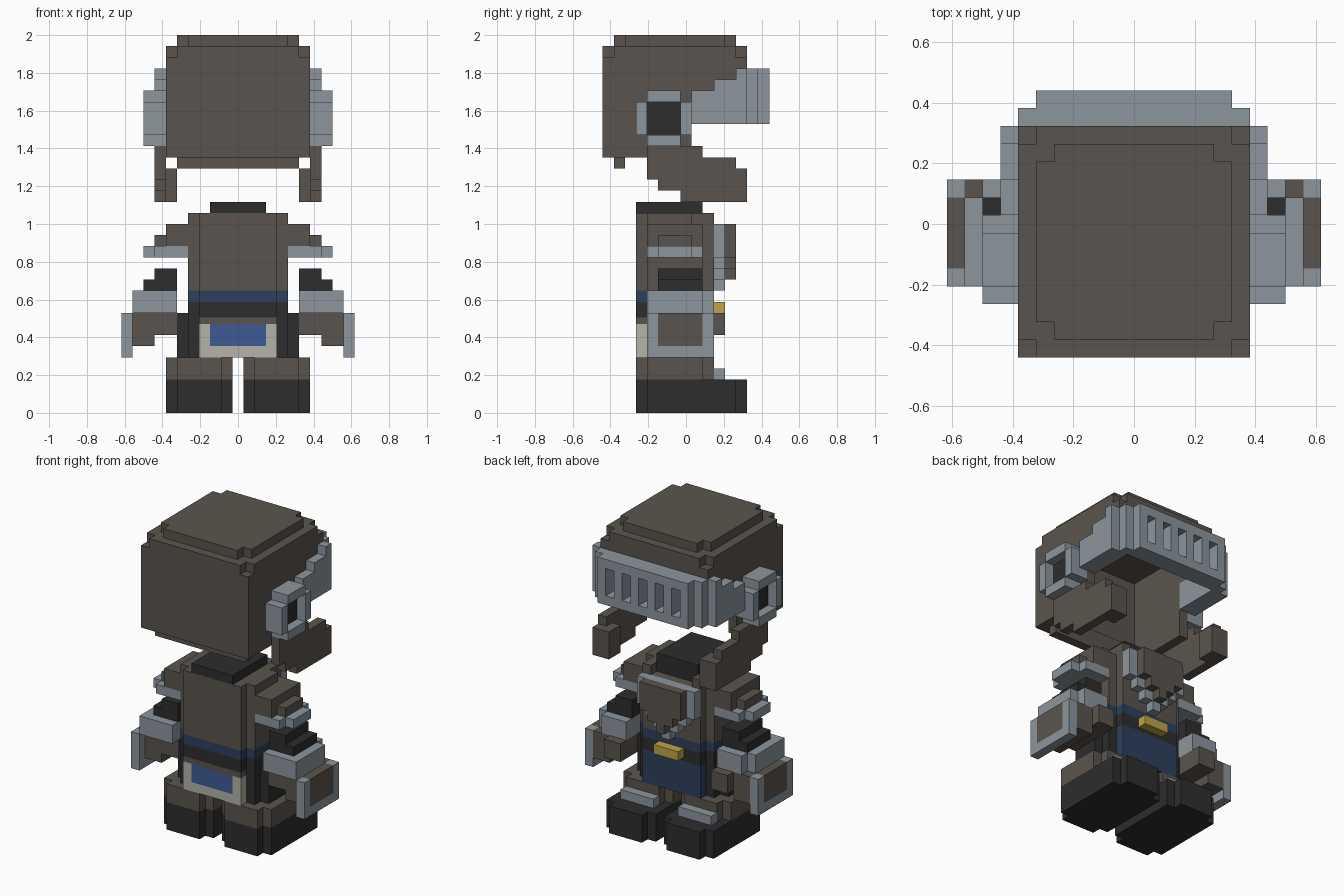
import bpy, bmesh
from itertools import product

if "Cube" in bpy.data.objects:
    bpy.data.objects.remove(bpy.data.objects["Cube"])

U = 2 / 34  # size of one block; all coordinates below are in blocks


def material(name, rgb):
    m = bpy.data.materials.new(name)
    lin = [((c / 255 + 0.055) / 1.055) ** 2.4 for c in rgb]
    m.diffuse_color = (*lin, 1)
    m.use_nodes = True
    m.node_tree.nodes["Principled BSDF"].inputs["Base Color"].default_value = m.diffuse_color
    return m


BROWN = material("brown_leather", (90, 84, 77))
STEEL = material("steel_grey", (140, 150, 158))
BLACK = material("black_cloth", (45, 45, 45))
NAVY = material("navy_cloth", (45, 64, 92))
BLUE = material("blue_cloth", (62, 91, 148))
CREAM = material("cream_cloth", (180, 180, 170))
GOLD = material("gold_metal", (190, 166, 72))


def inside(p, boxes):
    return any(all(b[2 * i] < p[i] < b[2 * i + 1] for i in range(3)) for b in boxes)


def part(name, mat, boxes, cuts=(), mirror=False):
    """Union of boxes (x0,x1,y0,y1,z0,z1) minus cuts, outer skin only."""
    boxes, cuts = list(boxes), list(cuts)
    if mirror:
        flip = lambda bs: [(-b[1], -b[0], *b[2:]) for b in bs]
        boxes, cuts = boxes + flip(boxes), cuts + flip(cuts)
    axes = [sorted({v for b in boxes + cuts for v in b[2 * i:2 * i + 2]}) for i in range(3)]
    mids = [[(a + b) / 2 for a, b in zip(ax, ax[1:])] for ax in axes]
    solid = set()
    for c in product(*[range(len(m)) for m in mids]):
        p = [mids[i][c[i]] for i in range(3)]
        if inside(p, boxes) and not inside(p, cuts):
            solid.add(c)
    bm = bmesh.new()
    for c in solid:
        for i, s in product(range(3), (0, 1)):
            n = list(c)
            n[i] += 2 * s - 1
            if tuple(n) in solid:
                continue
            j, k = (i + 1) % 3, (i + 2) % 3
            ring = [(0, 0), (1, 0), (1, 1), (0, 1)]
            quad = []
            for dj, dk in (ring if s else ring[::-1]):
                q = [0, 0, 0]
                q[i], q[j], q[k] = axes[i][c[i] + s], axes[j][c[j] + dj], axes[k][c[k] + dk]
                quad.append(bm.verts.new([v * U for v in q]))
            bm.faces.new(quad)
    bmesh.ops.remove_doubles(bm, verts=bm.verts, dist=1e-5)
    me = bpy.data.meshes.new(name)
    bm.to_mesh(me)
    bm.free()
    me.materials.append(mat)
    bpy.context.collection.objects.link(bpy.data.objects.new(name, me))


def notched(x0, x1, y0, y1, z0, z1):
    """Block with its four upright corners notched by one unit."""
    return [(x0 + 1, x1 - 1, y0, y1, z0, z1), (x0, x1, y0 + 1, y1 - 1, z0, z1)]


# Boots, toe guards and legs
part("boots", BLACK, notched(.5, 6.5, -4.5, 5.5, 0, 3), mirror=True)
part("toe_guards", STEEL, [(1.5, 5.5, 2.5, 3.5, 3, 4)], mirror=True)
part("legs", BROWN, notched(.5, 6.5, -4.5, 2.5, 3, 5), mirror=True)

# Hips, belt and hanging cloths
part("hips", BLACK, notched(-5.5, 5.5, -3.5, 1.5, 5, 9))
part("belt", BLACK, notched(-4.5, 4.5, -4.5, 2.5, 8.6, 10))
part("belt_lining", BROWN, [(-3.5, 3.5, -4.5, -3.5, 8, 8.6)])
part("buckle", GOLD, [(-1.5, 1.5, 2.5, 3.5, 9, 10)])
part("waist_sash", NAVY, notched(-4.5, 4.5, -4.5, 2.5, 10, 11))
part("front_cloth", NAVY, [(-3.5, 3.5, 1.5, 2.5, 5, 8.6)])
patch = (-2.5, 2.5, -4.5, -4.35, 6, 8)
part("back_cloth", CREAM, [(-3.5, 3.5, -4.5, -3.5, 5, 8)], cuts=[patch])
part("back_cloth_patch", BLUE, [patch])

# Torso with front straps, collar and layered chest shield
torso = notched(-4.5, 4.5, -4.5, 2.5, 11, 17) + notched(-4.5, 4.5, -4.5, 1.5, 17, 18)
torso += [(s - .5, s + .5, 1.5, 2.5, 17, 18) for s in (-3, 3)]
part("torso", BROWN, torso, cuts=[(-2.5, 2.5, -3.5, 1.5, 17, 18)])
part("collar", BLACK, [(-2.5, 2.5, -3.5, 1.5, 17, 18), (-2.5, 2.5, -4.5, 1.5, 18, 19)])


def shield(y, z):
    steps = [(-w, w, y, y + 1, z + i, z + i + 1) for i, w in enumerate((.5, 1.5, 2.5))]
    return steps


part("shield_rim", STEEL, shield(2.5, 11) + [(-3.5, 3.5, 2.5, 3.5, 14, 17)])
part("shield_face", BROWN, shield(3.5, 12) + [(-2.5, 2.5, 3.5, 4.5, 15, 17)])

# Shoulders and arms
part("shoulder_pads", BROWN, [(4.5, 6.5, -3.5, 1.5, 15, 17), (6.5, 7.5, -2.5, .5, 15, 16)],
     mirror=True)
part("shoulder_rims", STEEL, [(4.5, 7.5, -3.5, 1.5, 14, 15), (7.5, 8.5, -2.5, .5, 14, 15)],
     mirror=True)
part("upper_arms", BLACK, [(5.5, 8.5, -2.5, 1.5, 11, 12), (5.5, 7.5, -2.5, 1.5, 12, 13)],
     mirror=True)
inset = (9.5, 10.5, -2.5, 1.5, 6, 9)
part("gauntlets", STEEL, [(5.5, 9.5, -3.5, 1.5, 9, 11), (5.5, 8.5, 1.5, 2.5, 9, 11),
                          (9.5, 10.5, -3.5, 2.5, 5, 9)], cuts=[inset], mirror=True)
part("hands", BROWN, [inset, (7.5, 9.5, -2.5, 2.5, 6, 9), (5.5, 7.5, -2.5, 2.5, 7, 9),
                      (5.5, 7.5, .5, 3.5, 7, 9)], mirror=True)

# Hollow helmet: stepped roof, back, brow, neck strip and open-fronted side walls
helmet = notched(-5.5, 5.5, -6.5, 4.5, 33, 34) + notched(-6.5, 6.5, -7.5, 5.5, 32, 33)
helmet += [(-6.5, 6.5, -7.5, -6.5, 23, 32), (-6.5, 6.5, 4.5, 5.5, 31, 32),
           (-5.5, 5.5, -6.5, -5.5, 22, 24)]
for z0, z1, y in ((23, 29, .5), (29, 30, 2.5), (30, 31, 4.5), (31, 32, 5.5)):
    helmet.append((5.5, 6.5, -7.5, y, z0, z1))
part("helmet", BROWN, helmet, mirror=True)

# Stepped cheek guards
rows = ((19, -.5, 5.5), (20, -2.5, 5.5), (21, -3.5, 5.5), (22, -3.5, 4.5), (23, -3.5, 1.5))
cheeks = [(6.5, 7.5, a, b, z, z + 1) for z, a, b in rows]
part("cheek_guards", BROWN, cheeks + [(5.5, 6.5, 3.5, 5.5, 19, 22)], mirror=True)

# Raised visor with five slots
visor = [(-5.5, 5.5, 5.5, 7.5, 26, 31), (5.5, 6.5, 4.5, 6.5, 26, 31)]
visor += [(5.5, 7.5, y, 5.5, z0, z1) for z0, z1, y in ((26, 29, .5), (29, 30, 2.5), (30, 31, 4.5))]
part("visor", STEEL, visor, cuts=[(x - .5, x + .5, 5, 8, 27, 30) for x in (-4, -2, 0, 2, 4)],
     mirror=True)

# Visor hinges with dark centres
hub = (6.5, 8.5, -3.5, -.5, 25, 28)
part("hinge_rings", STEEL, [(6.5, 8.5, -4.5, .5, 25, 28), (6.5, 8.5, -3.5, -.5, 24, 29)],
     cuts=[hub], mirror=True)
part("hinge_centres", BLACK, [(6.5, 7.5, -3.5, -.5, 25, 28)], mirror=True)
